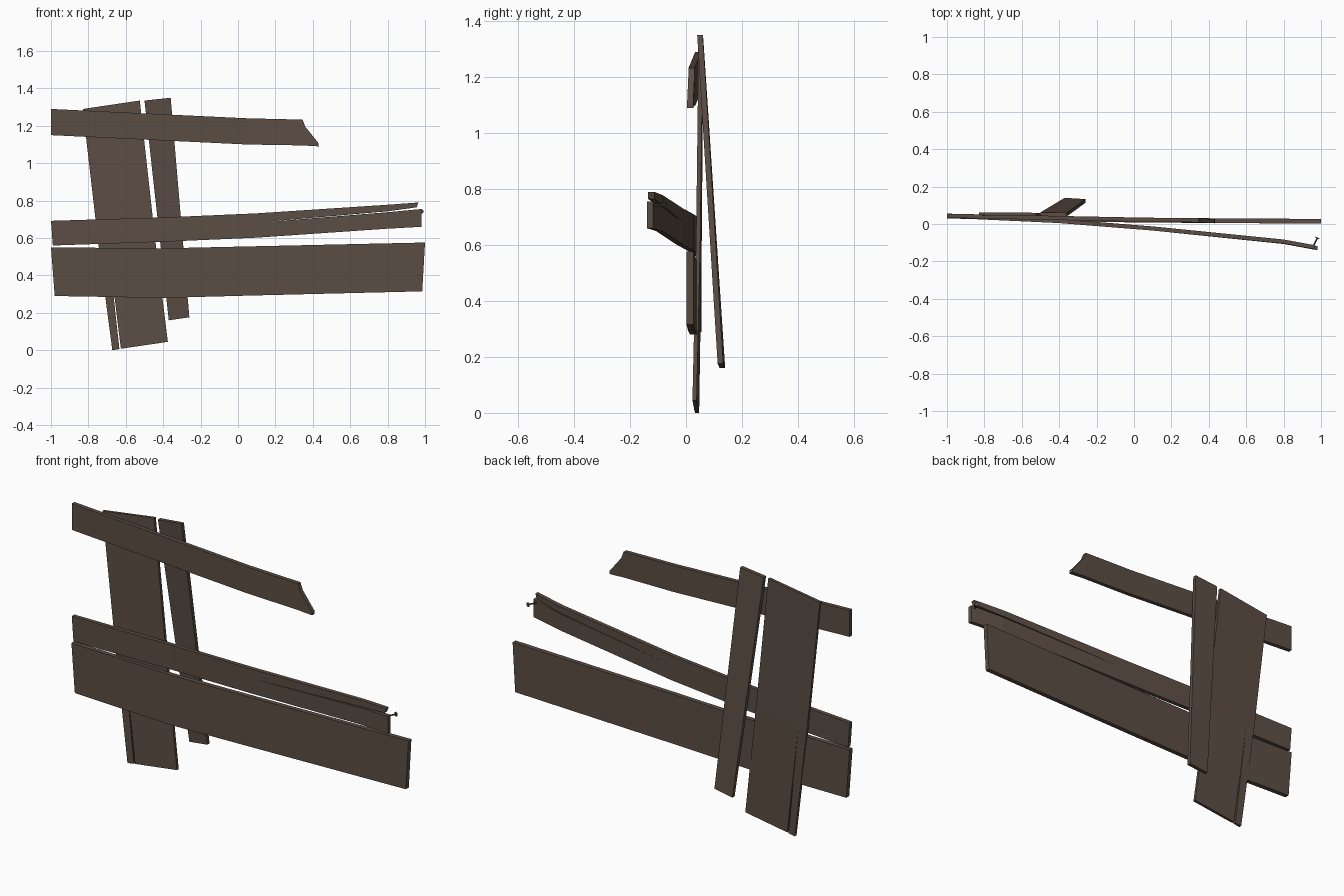
import bpy, bmesh
from mathutils import Vector

cube = bpy.data.objects.get("Cube")
if cube:
    bpy.data.objects.remove(cube)

wood = bpy.data.materials.new("dark weathered wood")
wood.use_nodes = True
wood.diffuse_color = (0.105, 0.075, 0.057, 1)
wood.node_tree.nodes["Principled BSDF"].inputs["Base Color"].default_value = wood.diffuse_color


def board(name, thickness, *strips):
    """Loft flat strips; each is (start cap, end cap, [(edge point, edge point), ...])."""
    bm = bmesh.new()
    back = Vector((0, thickness, 0))
    for cap_start, cap_end, stations in strips:
        rings = []
        for a, b in stations:
            a, b = Vector(a), Vector(b)
            rings.append([bm.verts.new(p) for p in (a, b, b + back, a + back)])
        for r, s in zip(rings, rings[1:]):
            for i in range(4):
                j = (i + 1) % 4
                bm.faces.new((r[i], r[j], s[j], s[i]))
        if cap_start:
            bm.faces.new(rings[0])
        if cap_end:
            bm.faces.new(rings[-1][::-1])
    bmesh.ops.remove_doubles(bm, verts=bm.verts, dist=0.0005)
    bmesh.ops.recalc_face_normals(bm, faces=bm.faces)
    mesh = bpy.data.meshes.new(name)
    bm.to_mesh(mesh)
    bm.free()
    mesh.materials.append(wood)
    obj = bpy.data.objects.new(name, mesh)
    bpy.context.collection.objects.link(obj)
    return obj


def upright(x, y, bottom, top):
    return ((x, y, bottom), (x, y, top))


# Top rail, snapped off at a slant
board("top_rail", 0.022, (True, True, [
    upright(-1, 0.033, 1.15, 1.29),
    upright(0.05, 0.012, 1.1, 1.24),
    ((0.35, 0.006, 1.095), (0.345, 0.009, 1.233)),
    ((0.38, 0.005, 1.093), (0.36, 0.008, 1.195)),
    ((0.432, 0.004, 1.09), (0.43, 0.004, 1.108))]))

# Middle rail, bent forward and split along its free end
board("middle_rail", 0.022,
      (True, False, [((-0.99, 0.033, 0.56), (-1, 0.033, 0.692)),
                     upright(-0.4, 0.005, 0.58, 0.71),
                     upright(0.1, -0.035, 0.602, 0.732)]),
      (False, True, [upright(0.1, -0.035, 0.602, 0.682),
                     upright(0.8, -0.107, 0.65, 0.738),
                     upright(0.98, -0.14, 0.66, 0.755)]),
      (False, True, [upright(0.1, -0.035, 0.682, 0.732),
                     upright(0.8, -0.105, 0.743, 0.778),
                     ((0.955, -0.135, 0.764), (0.965, -0.135, 0.79))]))

# Bottom rail
board("bottom_rail", 0.025, (True, True, [
    ((-0.98, 0.03, 0.29), (-1, 0.03, 0.55)),
    upright(-0.4, 0.014, 0.28, 0.545),
    upright(0.05, 0.008, 0.292, 0.555),
    ((0.985, 0.002, 0.315), (1, 0.002, 0.576))]))

# Wide post, cracked from the foot upward
board("wide_post", 0.015,
      (False, True, [((-0.748, 0.041, 0.58), (-0.446, 0.036, 0.62)),
                     ((-0.83, 0.047, 1.29), (-0.525, 0.045, 1.335))]),
      (True, False, [((-0.672, 0.032, 0), (-0.634, 0.031, 0.006)),
                     ((-0.748, 0.041, 0.58), (-0.698, 0.04, 0.587))]),
      (True, False, [((-0.626, 0.03, 0.008), (-0.375, 0.023, 0.045)),
                     ((-0.698, 0.04, 0.587), (-0.446, 0.036, 0.62))]))

# Narrow post, leaning back at the foot
board("narrow_post", 0.02, (True, True, [
    ((-0.37, 0.12, 0.16), (-0.26, 0.113, 0.176)),
    ((-0.5, 0.042, 1.335), (-0.36, 0.04, 1.35))]))

# Nail poking out behind the split end
start, tip = Vector((0.955, -0.125, 0.742)), Vector((0.98, -0.075, 0.742))
axis = (tip - start).normalized()
for name, radius, a, b in (("nail_shaft", 0.004, start, tip),
                           ("nail_head", 0.012, tip - axis * 0.002, tip + axis * 0.003)):
    bpy.ops.mesh.primitive_cylinder_add(vertices=8, radius=radius, depth=(b - a).length,
                                        location=(a + b) / 2,
                                        rotation=axis.to_track_quat('Z', 'Y').to_euler())
    nail = bpy.context.object
    nail.name = name
    nail.data.materials.append(wood)
